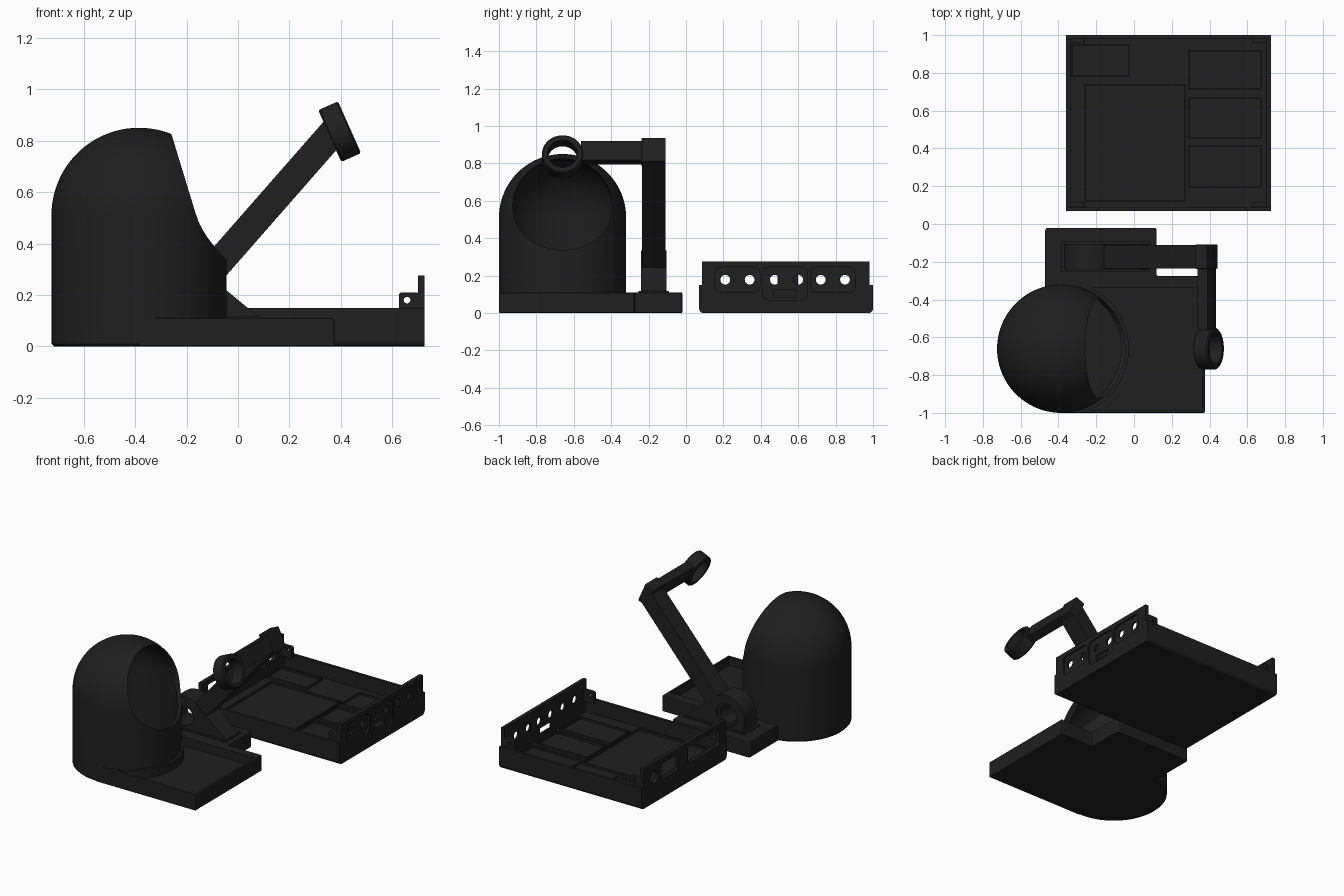
import bpy, bmesh, math
from mathutils import Matrix, Vector

if "Cube" in bpy.data.objects:
    bpy.data.objects.remove(bpy.data.objects["Cube"])

mat = bpy.data.materials.new("charcoal plastic")
mat.diffuse_color = (0.014, 0.014, 0.014, 1)
mat.use_nodes = True
mat.node_tree.nodes["Principled BSDF"].inputs["Base Color"].default_value = mat.diffuse_color


def finish(name, bm):
    bmesh.ops.recalc_face_normals(bm, faces=bm.faces[:])
    me = bpy.data.meshes.new(name)
    bm.to_mesh(me)
    bm.free()
    me.materials.append(mat)
    ob = bpy.data.objects.new(name, me)
    bpy.context.collection.objects.link(ob)
    return ob


def prism(name, pts, plane, lo, hi):
    """Extrude a 2D outline; plane is 'xy', 'xz' or 'yz'."""
    place = {"xy": lambda a, b, c: (a, b, c), "xz": lambda a, b, c: (a, c, b),
             "yz": lambda a, b, c: (c, a, b)}[plane]
    bm = bmesh.new()
    f = bm.faces.new([bm.verts.new(place(a, b, lo)) for a, b in pts])
    ext = bmesh.ops.extrude_face_region(bm, geom=[f])["geom"]
    move = Vector(place(0, 0, hi - lo))
    bmesh.ops.translate(bm, vec=move, verts=[v for v in ext if isinstance(v, bmesh.types.BMVert)])
    return finish(name, bm)


def box(name, x0, x1, y0, y1, z0, z1):
    return prism(name, [(x0, y0), (x1, y0), (x1, y1), (x0, y1)], "xy", z0, z1)


def arc(cx, cy, r, a0, a1, n):
    return [(cx + r * math.cos(math.radians(a0 + (a1 - a0) * i / n)),
             cy + r * math.sin(math.radians(a0 + (a1 - a0) * i / n))) for i in range(n + 1)]


def circle(cx, cy, r, n=32):
    return arc(cx, cy, r, 0, 360, n)[:-1]


def rounded(x0, x1, y0, y1, r):
    return (arc(x1 - r, y1 - r, r, 0, 90, 5) + arc(x0 + r, y1 - r, r, 90, 180, 5)
            + arc(x0 + r, y0 + r, r, 180, 270, 5) + arc(x1 - r, y0 + r, r, 270, 360, 5))


def lathe(name, pts, loc=(0, 0, 0), direction=(0, 0, 1), n=96):
    bm = bmesh.new()
    vs = [bm.verts.new((r, 0, z)) for r, z in pts]
    es = [bm.edges.new((vs[i], vs[(i + 1) % len(vs)])) for i in range(len(vs))
          if pts[i][0] + pts[(i + 1) % len(vs)][0] > 1e-6]
    bmesh.ops.spin(bm, geom=vs + es, cent=(0, 0, 0), axis=(0, 0, 1),
                   angle=math.tau, steps=n, use_duplicate=False)
    bmesh.ops.remove_doubles(bm, verts=bm.verts[:], dist=1e-5)
    rot = Vector((0, 0, 1)).rotation_difference(Vector(direction)).to_matrix().to_4x4()
    bm.transform(Matrix.Translation(loc) @ rot)
    return finish(name, bm)


def apply(ob, mod):
    bpy.context.view_layer.objects.active = ob
    bpy.ops.object.modifier_apply(modifier=mod.name)


def cut(ob, *cutters):
    for c in cutters:
        m = ob.modifiers.new("cut", "BOOLEAN")
        m.operation, m.object, m.solver = "DIFFERENCE", c, "EXACT"
        apply(ob, m)
        bpy.data.objects.remove(c)


def bevel(ob, w):
    m = ob.modifiers.new("bevel", "BEVEL")
    m.width, m.segments, m.limit_method = w, 2, "ANGLE"
    apply(ob, m)


def smooth(ob):
    bpy.ops.object.select_all(action="DESELECT")
    ob.select_set(True)
    bpy.context.view_layer.objects.active = ob
    bpy.ops.object.shade_smooth_by_angle(angle=math.radians(30))


DX, DY = -0.385, -0.66

# Base plate with a shallow tray that curves around the dome
base = prism("base_plate", [(DX, -1), (.375, -1), (.375, -.275), (.12, -.275)]
             + arc(.105, -.035, .015, 0, 90, 4) + arc(-.455, -.035, .015, 90, 180, 4)
             + [(-.47, -.33)], "xy", 0, .11)
bevel(base, .006)
tray = box("tray_cut", DX, .36, -.985, -.34, .05, .2)
cut(tray, prism("dome_clear", circle(DX, DY, .358, 96), "xy", 0, .3))
cut(base, tray, prism("dome_well", circle(DX, DY, .33, 96), "xy", .04, .3))

# Hollow dome with a tilted round opening
tilt = math.radians(17)
dome = lathe("dome", [(0, 0), (.33, 0), (.34, .01)] + arc(0, .51, .34, 0, 90, 24), (DX, DY, 0))
cut(dome,
    lathe("hollow", [(0, .05), (.318, .05)] + arc(0, .51, .318, 0, 90, 24), (DX, DY, 0)),
    lathe("opening", [(0, .1), (.265, .1), (.265, .7), (0, .7)], (DX, DY, .51),
          (math.cos(tilt), 0, math.sin(tilt))))
smooth(dome)

# Pivot mount: round knuckle on a sloping foot
KX, KZ = -.235, .2
mount = prism("pivot_mount", [(-.37, .1), (.08, .1), (.08, .115)]
              + arc(KX, KZ, .135, 50, 180, 20), "xz", -.24, -.105)
box("mount_flange", -.385, .085, -.255, -.09, .1, .118)

# Slanted arm
d, n = Vector((.66, .75)).normalized(), Vector((.75, -.66)).normalized()
a, b = Vector((-.15, .24)), Vector((.385, .85))
arm = prism("arm", [tuple(p) for p in (a + n * .055, b + n * .055, b - n * .055, a - n * .055)],
            "xz", -.235, -.11)
for ob in (mount, arm):
    cut(ob, prism("pivot_hole", circle(KX, KZ, .062), "xz", -.4, 0),
        prism("pivot_recess", circle(KX, KZ, .08), "xz", -.125, 0))
    smooth(ob)


# Elbow and cross bar, tilted with the ring
def tilted(name, cx, cz, w, h, y0, y1):
    c, s = math.cos(math.radians(24)), math.sin(math.radians(24))
    pts = [(cx + u * w * c - v * h * s, cz + u * w * s + v * h * c)
           for u, v in ((-.5, -.5), (.5, -.5), (.5, .5), (-.5, .5))]
    return prism(name, pts, "xz", y0, y1)


bevel(tilted("elbow", .383, .86, .072, .14, -.237, -.109), .005)
tilted("cross_bar", .385, .857, .06, .11, -.562, -.2)

# Ring holder
ring = lathe("ring_holder", [(.08, -.042), (.104, -.042), (.11, -.036), (.11, .036), (.104, .042),
                             (.08, .042)], (.395, DY, .835),
             (math.cos(math.radians(24)), 0, math.sin(math.radians(24))), 48)
smooth(ring)

# Electronics case: low long sides with rounded lower edges
case = prism("case", [(.07, .15)] + arc(.095, .025, .025, 180, 270, 5)
             + arc(.975, .025, .025, 270, 360, 5) + [(1, .15)], "yz", -.36, .725)
cut(case, box("case_cavity", -.335, .70, .088, .982, .05, .3))

# Tall end walls of the case
port_wall = box("port_wall", -.36, -.335, .085, .98, .1, .275)
button_wall = box("button_wall", .70, .725, .085, .98, .1, .275)
for ob in (port_wall, case):
    cut(ob, prism("c1", circle(.86, .175, .042), "yz", -.5, -.3),
        prism("c2", rounded(.6, .78, .128, .235, .012), "yz", -.5, -.3),
        prism("c3", rounded(.15, .49, .128, .24, .012), "yz", -.5, -.3))
for ob in (button_wall, case):
    for y0, z0 in ((.155, .11), (.41, .07), (.665, .11)):
        cut(ob, prism("pocket", rounded(y0, y0 + .24, z0, .245, .035), "yz", .713, .8))
    for y in (.21, .34, .475, .60, .72, .85):
        cut(ob, prism("hole", circle(y, .178, .026, 24), "yz", .6, .8))
    cut(ob, box("slot", .6, .8, .47, .59, .085, .125))

# Screw tabs in the corners
for x0, x1, hx in ((.625, .705, .657), (-.34, -.26, -.292)):
    for y0 in (.089, .957):
        tab = prism("screw_tab", rounded(x0, x1, .13, .21, .012), "xz", y0, y0 + .024)
        cut(tab, prism("screw_hole", circle(hx, .18, .013, 20), "xz", 0, 1.1))

# Raised locating frames on the case floor
for x0, x1, y0, y1 in ((-.262, .275, .12, .74), (-.334, -.02, .78, .95), (.285, .675, .71, .92),
                       (.285, .675, .45, .67), (.285, .675, .19, .415)):
    frame = box("locating_frame", x0, x1, y0, y1, .04, .065)
    cut(frame, box("inner", x0 + .008, x1 - .008, y0 + .008, y1 - .008, 0, .2))
